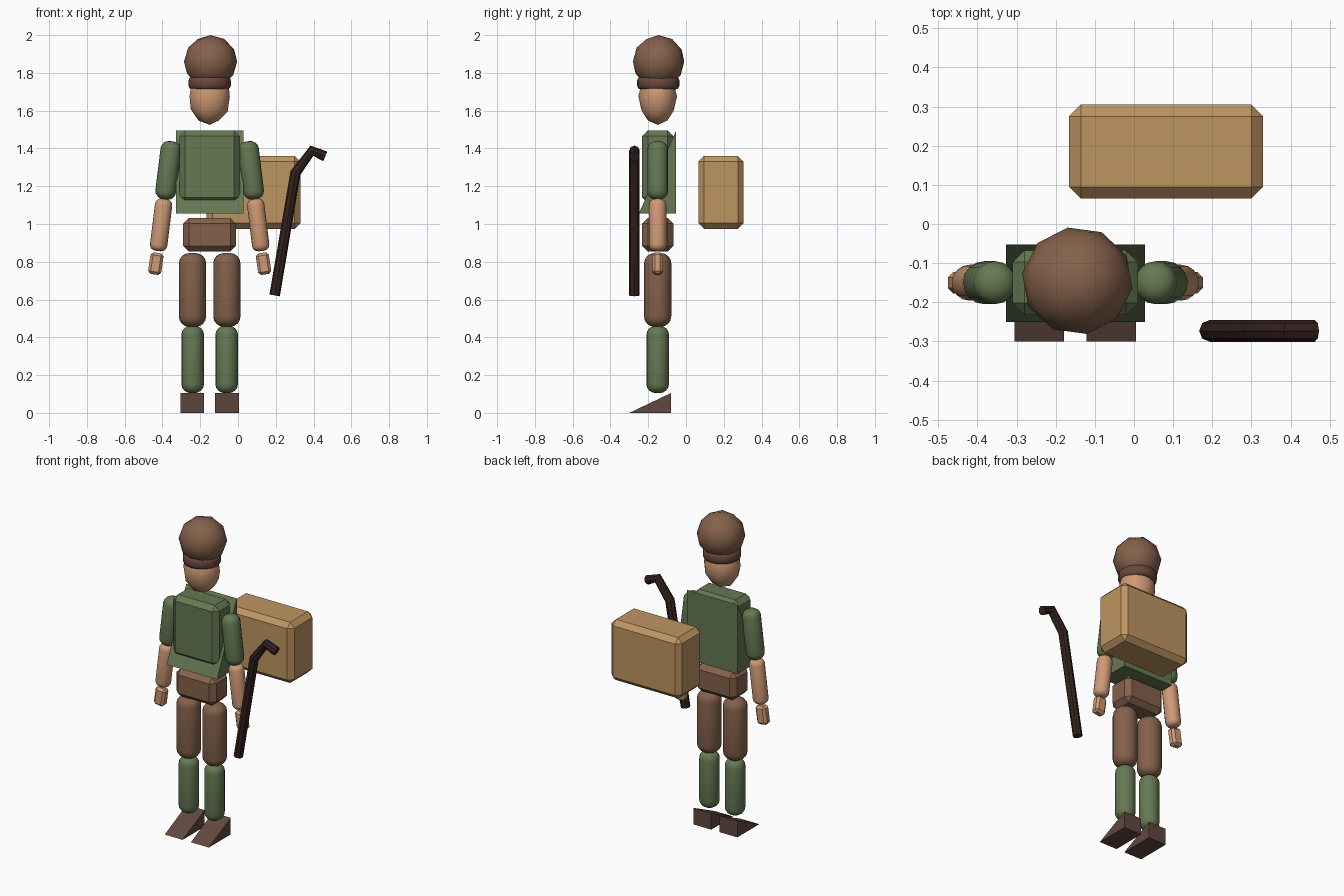
import bpy, bmesh, math
from mathutils import Matrix, Vector

if "Cube" in bpy.data.objects:
    bpy.data.objects.remove(bpy.data.objects["Cube"])

CX, CY = -0.15, -0.15   # axis of the figure


def mat(name, c):
    m = bpy.data.materials.new(name)
    m.diffuse_color = (*c, 1)
    m.use_nodes = True
    m.node_tree.nodes["Principled BSDF"].inputs["Base Color"].default_value = m.diffuse_color
    return m


GREEN = mat("green_cloth", (0.13, 0.19, 0.085))
BROWN = mat("brown_cloth", (0.23, 0.12, 0.07))
BAND = mat("band_brown", (0.14, 0.065, 0.045))
SHOE = mat("shoe_brown", (0.12, 0.065, 0.05))
SKIN = mat("skin", (0.62, 0.32, 0.18))
TAN = mat("tan_pack", (0.52, 0.30, 0.12))
WOOD = mat("dark_wood", (0.035, 0.016, 0.013))


def finish(name, bm, m, smooth=None):
    bmesh.ops.recalc_face_normals(bm, faces=bm.faces)
    me = bpy.data.meshes.new(name)
    bm.to_mesh(me)
    bm.free()
    me.materials.append(m)
    ob = bpy.data.objects.new(name, me)
    bpy.context.collection.objects.link(ob)
    if smooth:
        bpy.context.view_layer.objects.active = ob
        ob.select_set(True)
        bpy.ops.object.shade_smooth_by_angle(angle=math.radians(smooth))
        ob.select_set(False)
    return ob


def chamfer_box(name, center, size, bevel, m, tilt=0):
    bm = bmesh.new()
    bmesh.ops.create_cube(bm, size=1)
    bmesh.ops.scale(bm, vec=size, verts=bm.verts)
    bmesh.ops.bevel(bm, geom=bm.edges[:], offset=bevel, segments=1, affect='EDGES')
    bm.transform(Matrix.Translation(center) @ Matrix.Rotation(tilt, 4, 'Y'))
    return finish(name, bm, m)


def rounded_rod(name, center, r, length, m, tilt=0, bevel=0.8, segs=4):
    # lathe-like cylinder with rounded rims
    bm = bmesh.new()
    bmesh.ops.create_cone(bm, cap_ends=True, segments=16, radius1=r, radius2=r, depth=length)
    rims = [e for e in bm.edges if abs(e.verts[0].co.z - e.verts[1].co.z) < 1e-5]
    bmesh.ops.bevel(bm, geom=rims, offset=r * bevel, segments=segs, profile=0.5, affect='EDGES')
    bm.transform(Matrix.Translation(center) @ Matrix.Rotation(tilt, 4, 'Y'))
    return finish(name, bm, m, 50)


def ball(name, center, radii, m, subdiv, turn=0):
    bm = bmesh.new()
    bmesh.ops.create_icosphere(bm, subdivisions=subdiv, radius=1)
    bm.transform(Matrix.Translation(center) @ Matrix.Diagonal((*radii, 1))
                 @ Matrix.Rotation(turn, 4, 'Z'))
    return finish(name, bm, m, 50)


def wedge(name, x0, x1, y0, y1, z0, z1, m):
    # slopes up from the front edge to an upright back
    bm = bmesh.new()
    ends = [[bm.verts.new((x, y, z)) for y, z in ((y0, z0), (y1, z0), (y1, z1))]
            for x in (x0, x1)]
    for tri in ends:
        bm.faces.new(tri)
    for i in range(3):
        j = (i + 1) % 3
        bm.faces.new((ends[0][i], ends[0][j], ends[1][j], ends[1][i]))
    return finish(name, bm, m)


# head and cap
ball("head", (CX, CY, 1.675), (0.112, 0.102, 0.15), SKIN, 2)
ball("cap", (-0.145, -0.145, 1.86), (0.142, 0.138, 0.14), BROWN, 2, math.radians(10))
rounded_rod("cap_band", (CX, CY + 0.003, 1.746), 0.112, 0.068, BAND, bevel=0.18, segs=2)

# body
chamfer_box("torso", (CX, CY, 1.303), (0.32, 0.165, 0.385), 0.03, GREEN)
wedge("tunic_back", -0.327, 0.028, -0.25, -0.052, 1.055, 1.495, GREEN)
chamfer_box("hips", (CX, CY, 0.943), (0.28, 0.165, 0.177), 0.03, BROWN)

# limbs, one set per side
for side, s in (("right", -1), ("left", 1)):
    t = -s * math.radians(7)
    at = lambda dx, z: Vector((CX + s * dx, CY, z))
    rounded_rod("upper_arm_" + side, at(0.219, 1.284), 0.055, 0.31, GREEN, t)
    rounded_rod("forearm_" + side, at(0.257, 0.995), 0.046, 0.278, SKIN, t, 0.7)
    chamfer_box("hand_" + side, at(0.285, 0.79), (0.07, 0.055, 0.115), 0.014, SKIN, t * 1.2)
    rounded_rod("thigh_" + side, at(0.091, 0.651), 0.072, 0.39, BROWN, 0, 0.75)
    rounded_rod("shin_" + side, at(0.09, 0.283), 0.06, 0.356, GREEN, 0, 0.8)
    cx = CX + s * 0.092
    wedge("foot_" + side, cx - 0.063, cx + 0.063, -0.30, -0.08, 0, 0.105, SHOE)

# pack floating behind the figure
chamfer_box("pack", (0.082, 0.185, 1.167), (0.496, 0.24, 0.386), 0.03, TAN)

# walking stick with a hooked handle
cu = bpy.data.curves.new("walking_stick", 'CURVE')
cu.dimensions = '3D'
cu.bevel_depth = 0.028
cu.bevel_resolution = 2
cu.use_fill_caps = True
path = [(0.194, 0.622), (0.304, 1.27), (0.391, 1.388), (0.462, 1.358)]
sp = cu.splines.new('POLY')
sp.points.add(len(path) - 1)
for p, (x, z) in zip(sp.points, path):
    p.co = (x, -0.273, z, 1)
cu.materials.append(WOOD)
stick = bpy.data.objects.new("walking_stick", cu)
bpy.context.collection.objects.link(stick)
bpy.context.view_layer.objects.active = stick
stick.select_set(True)
bpy.ops.object.convert(target='MESH')
bpy.ops.object.shade_smooth_by_angle(angle=math.radians(40))
